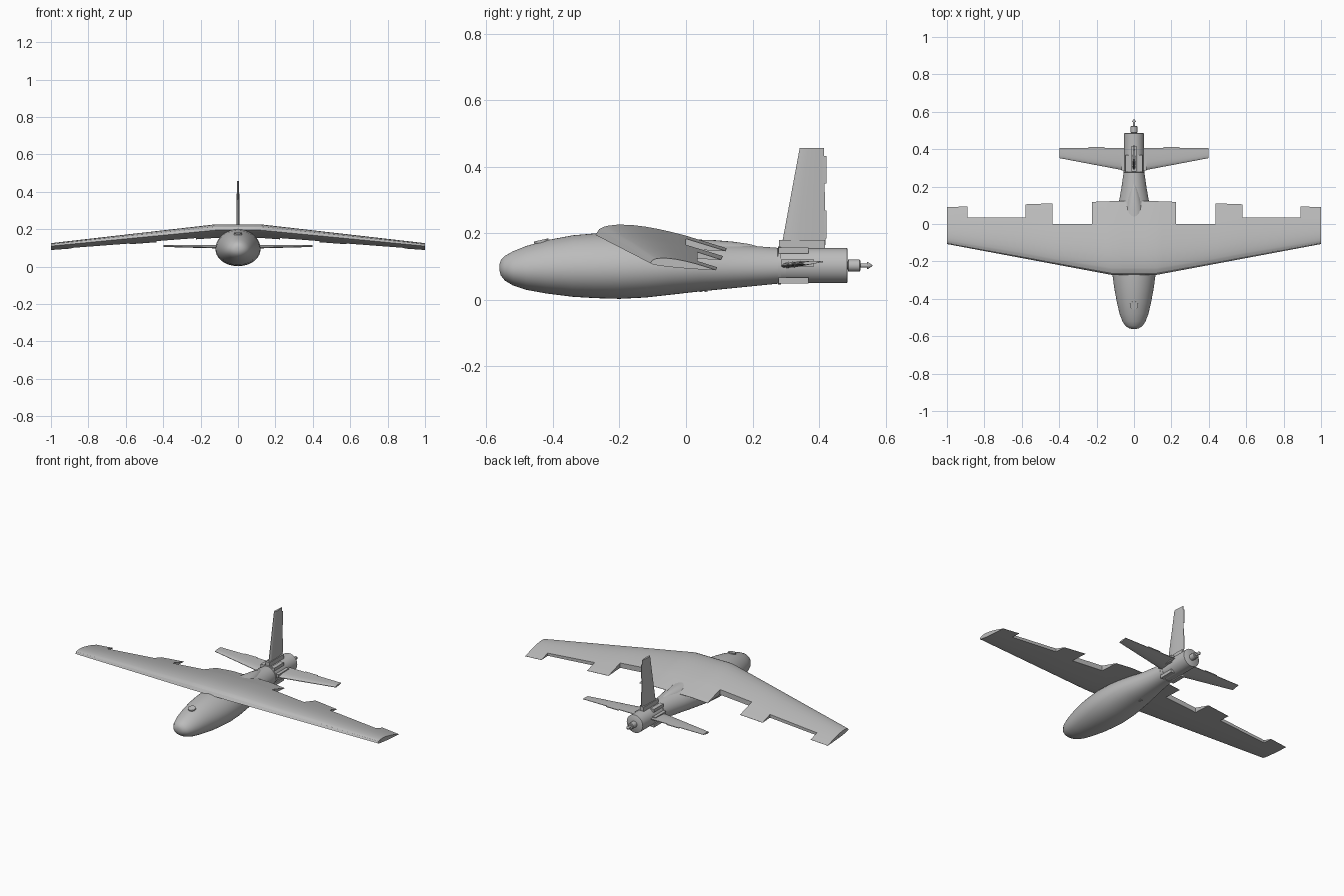
import bpy, bmesh
from math import sin, cos, pi, sqrt
from mathutils import Vector

if "Cube" in bpy.data.objects:
    bpy.data.objects.remove(bpy.data.objects["Cube"])

grey = bpy.data.materials.new("plain grey")
grey.use_nodes = True
grey.diffuse_color = (0.5, 0.5, 0.5, 1)
grey.node_tree.nodes["Principled BSDF"].inputs["Base Color"].default_value = (0.5, 0.5, 0.5, 1)


def finish(name, bm, angle=0.6):
    bmesh.ops.remove_doubles(bm, verts=bm.verts, dist=0.00002)
    bmesh.ops.recalc_face_normals(bm, faces=bm.faces)
    mesh = bpy.data.meshes.new(name)
    bm.to_mesh(mesh)
    bm.free()
    ob = bpy.data.objects.new(name, mesh)
    bpy.context.collection.objects.link(ob)
    mesh.materials.append(grey)
    bpy.ops.object.select_all(action='DESELECT')
    ob.select_set(True)
    bpy.context.view_layer.objects.active = ob
    bpy.ops.object.shade_smooth_by_angle(angle=angle)
    return ob


def loft(name, rings, angle=0.6):
    """Skin a list of equal-length closed rings and cap both ends."""
    bm = bmesh.new()
    rows = [[bm.verts.new(p) for p in ring] for ring in rings]
    n = len(rows[0])
    for a, b in zip(rows, rows[1:]):
        for i in range(n):
            j = (i + 1) % n
            bm.faces.new((a[i], a[j], b[j], b[i]))
    bm.faces.new(rows[0])
    bm.faces.new(rows[-1])
    return finish(name, bm, angle)


def oval(y, low, high, half, egg=0.0, n=48):
    mid, rad = (low + high) / 2, (high - low) / 2
    ring = []
    for i in range(n):
        a = 2 * pi * i / n
        ring.append((half * cos(a) * (1 - egg * sin(a)), y, mid + rad * sin(a)))
    return ring


def turned(name, profile, z=0.103, n=32):
    return loft(name, [oval(y, z - r, z + r, r, n=n) for y, r in profile])


def box(name, lo, hi):
    (x0, y0, z0), (x1, y1, z1) = lo, hi
    return loft(name, [[(x0, y, z0), (x1, y, z0), (x1, y, z1), (x0, y, z1)] for y in (y0, y1)])


def disc(name, centre, normal, radius, depth):
    bm = bmesh.new()
    bmesh.ops.create_cone(bm, cap_ends=True, segments=24, radius1=radius, radius2=radius, depth=depth)
    ob = finish(name, bm)
    ob.rotation_mode = 'QUATERNION'
    ob.rotation_quaternion = Vector((0, 0, 1)).rotation_difference(Vector(normal))
    ob.location = centre
    return ob


def mix(a, b, t):
    return a + (b - a) * t


# Fuselage: y, bottom, top, half width
stations = [(-.561, .088, .106, .012), (-.557, .073, .119, .027), (-.545, .058, .132, .046),
            (-.52, .043, .146, .062), (-.48, .03, .162, .077), (-.42, .019, .179, .091),
            (-.34, .009, .194, .106), (-.27, .005, .2, .115), (-.2, .003, .203, .12),
            (-.12, .007, .2, .118), (-.04, .016, .192, .11), (.04, .025, .18, .098),
            (.12, .033, .168, .08), (.2, .041, .162, .066), (.28, .049, .156, .055), (.3, .05, .155, .053)]
loft("fuselage", [oval(y, a, b, w, 0.08) for y, a, b, w in stations])

# Fairing behind the wing
fairing = [(-.02, .1, .182, .06), (.08, .1, .18, .05), (.14, .1, .175, .038),
           (.19, .1, .168, .024), (.225, .1, .158, .008)]
loft("rear_fairing", [oval(y, a, b, w, n=24) for y, a, b, w in fairing])

# Nose sensor port
disc("nose_port", (0, -.435, .176), (0, -.22, 1), .022, .008)


# Wing: full-depth trailing sections separated by notches
STEPS = [0, .04, .1, .14, .25, .4, .55, .7, .85, .93, 1]


def wing_ring(x, notch_y, notched):
    s = max(0, (abs(x) - .12) / .88)
    lead, trail = mix(-.272, -.107, s), mix(.122, .09, s)
    z_lead, z_trail = mix(.195, .11, s), mix(.154, .089, s)
    chord = trail - lead
    hinge = (notch_y - lead) / chord
    ts = [k * hinge for k in STEPS] + [hinge if notched else 1.0]

    def skin(t, thick):
        form = 5 * (.2969 * sqrt(t) - .126 * t - .3516 * t**2 + .2843 * t**3 - .1015 * t**4)
        return (x, lead + t * chord, mix(z_lead, z_trail, t) + chord * thick * (form * 2 + .01 * t))
    return [skin(t, .105) for t in ts] + [skin(t, -.025) for t in reversed(ts)]


spans = [(0, 0, 0), (.06, 0, 0), (.12, 0, 0), (.15, 0, 0), (.225, 0, 0), (.225, 0, 1),
         (.435, 0, 1), (.435, 0, 0), (.58, .035, 0), (.58, .035, 1), (.89, .035, 1),
         (.89, .035, 0), (1, .035, 0)]
halves = [(-x, y, k) for x, y, k in reversed(spans[1:])] + spans
loft("wing", [wing_ring(*h) for h in halves], 0.5)

# Tail sleeve and motor
turned("tail_sleeve", [(.275, .05), (.277, .057), (.285, .057), (.286, .053), (.484, .053), (.486, .05)])
turned("motor", [(.48, .012), (.487, .012), (.488, .018), (.522, .018), (.525, .014)])
turned("shaft", [(.52, .006), (.545, .006), (.545, .01), (.548, .01), (.561, .001)], n=16)


def blade(name, place, lead, trail, thick):
    """Thin tapered surface with a rounded nose, lofted from root to tip."""
    rings = []
    for t in (0, 1):
        a, b = mix(*lead, t), mix(*trail, t)
        half = mix(*thick, t)
        outline = [(0, .15), (.04, .6), (.15, .95), (.35, 1), (.7, .65), (1, .2)]
        side = [(mix(a, b, u), half * h) for u, h in outline]
        rings.append([place(t, y, h) for y, h in side] + [place(t, y, -h) for y, h in reversed(side)])
    return loft(name, rings)


# Fin with its base and rudder tabs
blade("fin", lambda t, y, h: (h, y, mix(.165, .457, t)), (.288, .342), (.42, .415), (.009, .006))
box("fin_base", (-.013, .28, .145), (.013, .418, .18))
for i, (low, high) in enumerate(((.185, .268), (.35, .432))):
    box(f"rudder_tab_{i + 1}", (-.002, .41, low), (.002, .423, high))

for side, s in (("left", 1), ("right", -1)):
    # Tailplane
    blade(side + "_tailplane", lambda t, y, h: (s * mix(.04, .398, t), y, h + .11 + .1 * (y - .36)),
          (.284, .352), (.405, .405), (.009, .005))
    box(side + "_elevator_tab", (s * .2 - .042, .4, .112), (s * .2 + .042, .412, .116))
    # Tailplane root and clamping rails
    box(side + "_tailplane_root", (s * .056 - .012, .285, .1), (s * .056 + .012, .385, .121))
    for level, z in (("upper", .148), ("lower", .058)):
        box(f"{side}_{level}_rail", (s * .034 - .012, .278, z - .009), (s * .034 + .012, .368, z + .009))
    # Wing tip fasteners
    for i, (y, z) in enumerate(((-.078, .11), (-.02, .105))):
        disc(f"{side}_tip_fastener_{i + 1}", (s * .9985, y, z), (1, 0, 0), .006, .004)

# Small belly lugs
for i, y in enumerate((.045, .06)):
    box(f"belly_lug_{i + 1}", (-.006, y - .004, .024), (.006, y + .004, .04))
